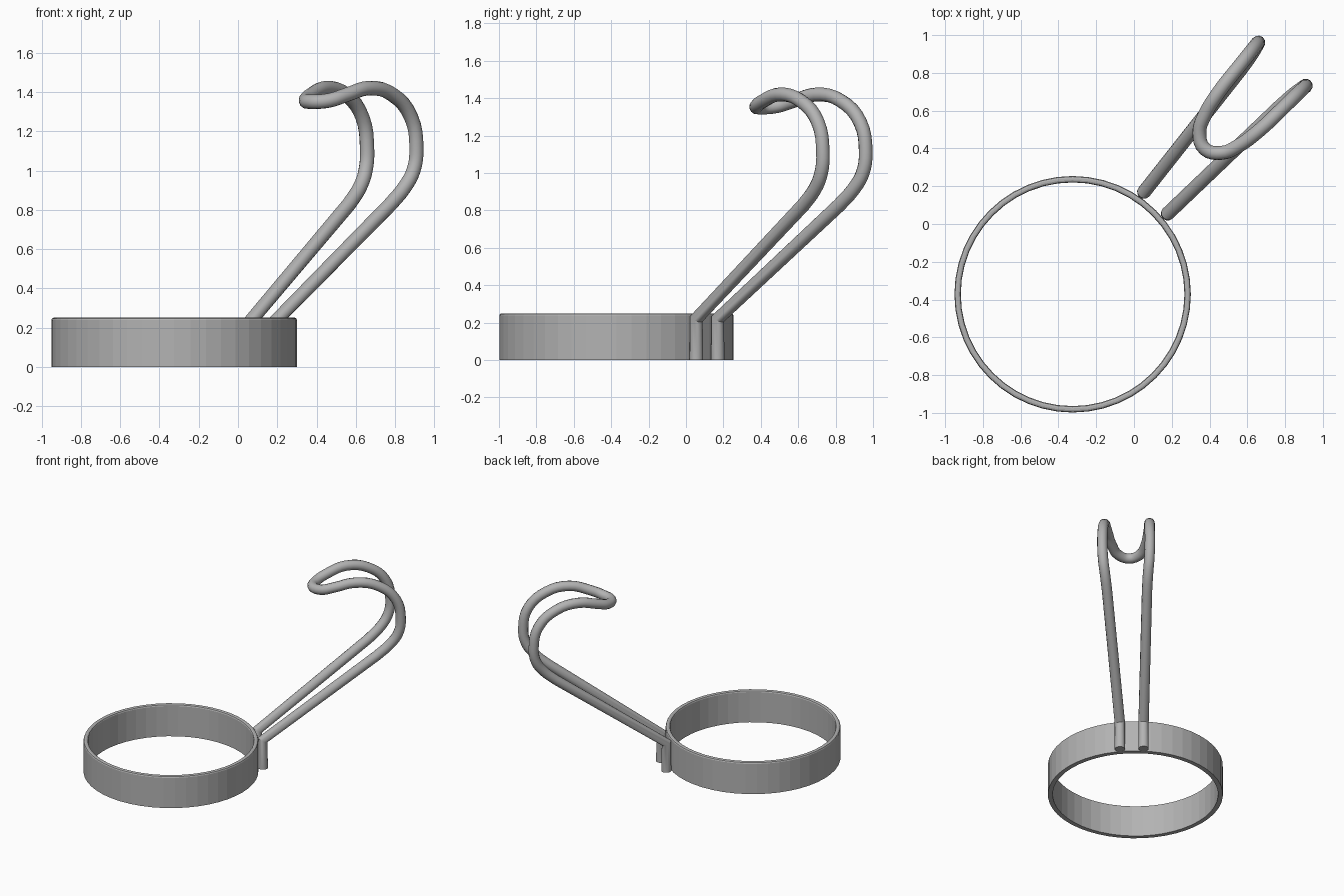
import bpy, bmesh, math
from mathutils import Vector

cube = bpy.data.objects.get("Cube")
if cube:
    bpy.data.objects.remove(cube)

# Single metal colour
metal = bpy.data.materials.new("grey_metal")
metal.use_nodes = True
grey = (0.45, 0.45, 0.45, 1)
metal.diffuse_color = grey
metal.node_tree.nodes["Principled BSDF"].inputs["Base Color"].default_value = grey

CENTRE = Vector((-0.325, -0.372, 0))
ANGLE = math.radians(47.7)
ROD = 0.037


def add(name, data):
    obj = bpy.data.objects.new(name, data)
    bpy.context.collection.objects.link(obj)
    data.materials.append(metal)
    return obj


# Ring band: a spun wall profile with a rounded top rim
def make_ring(outer, inner, height, sides):
    r = 0.012
    profile = [(outer, 0), (outer, height - r), (outer - r * 0.3, height - r * 0.3),
               (outer - r, height), (inner + r, height),
               (inner + r * 0.3, height - r * 0.3), (inner, height - r), (inner, 0)]
    bm = bmesh.new()
    verts = [bm.verts.new((x, 0, z)) for x, z in profile]
    edges = [bm.edges.new((verts[i], verts[i - 1])) for i in range(len(verts))]
    bmesh.ops.spin(bm, geom=verts + edges, cent=(0, 0, 0), axis=(0, 0, 1),
                   angle=math.tau, steps=sides, use_merge=True)
    bmesh.ops.remove_doubles(bm, verts=bm.verts, dist=1e-5)
    bmesh.ops.recalc_face_normals(bm, faces=bm.faces)
    mesh = bpy.data.meshes.new("ring")
    bm.to_mesh(mesh)
    bm.free()
    obj = add("ring", mesh)
    obj.location = CENTRE


make_ring(0.626, 0.592, 0.25, 48)

# Handle: one bent rod, mirrored across its own vertical plane
# Each point is (distance from ring centre, sideways offset, height)
straight = [(0.655, 0.085, 0), (0.655, 0.085, 0.22), (1.48, 0.143, 0.828)]
hook = [(1.575, 0.154, 0.915), (1.63, 0.165, 1.0), (1.647, 0.17, 1.11),
        (1.61, 0.168, 1.27), (1.48, 0.16, 1.385), (1.314, 0.148, 1.42),
        (1.17, 0.12, 1.385), (1.085, 0.08, 1.357)]
half = straight + hook
path = half + [(1.04, 0, 1.35)] + [(u, -v, z) for u, v, z in reversed(half)]

curve = bpy.data.curves.new("handle_path", "CURVE")
curve.dimensions = "3D"
curve.bevel_depth = ROD
curve.bevel_resolution = 4
curve.resolution_u = 4
curve.use_fill_caps = True
spline = curve.splines.new("BEZIER")
spline.bezier_points.add(len(path) - 1)
for i, (point, (u, v, z)) in enumerate(zip(spline.bezier_points, path)):
    point.co = (u, -v, z)
    corner = min(i, len(path) - 1 - i) < len(straight)
    point.handle_left_type = point.handle_right_type = "VECTOR" if corner else "AUTO"

handle = add("handle", curve)
handle.location = CENTRE
handle.rotation_euler.z = ANGLE

# Turn the rod into a mesh with smooth shading and sharp ends
bpy.ops.object.select_all(action="DESELECT")
handle.select_set(True)
bpy.context.view_layer.objects.active = handle
bpy.ops.object.convert(target="MESH")
bpy.ops.object.shade_smooth_by_angle(angle=math.radians(35))
